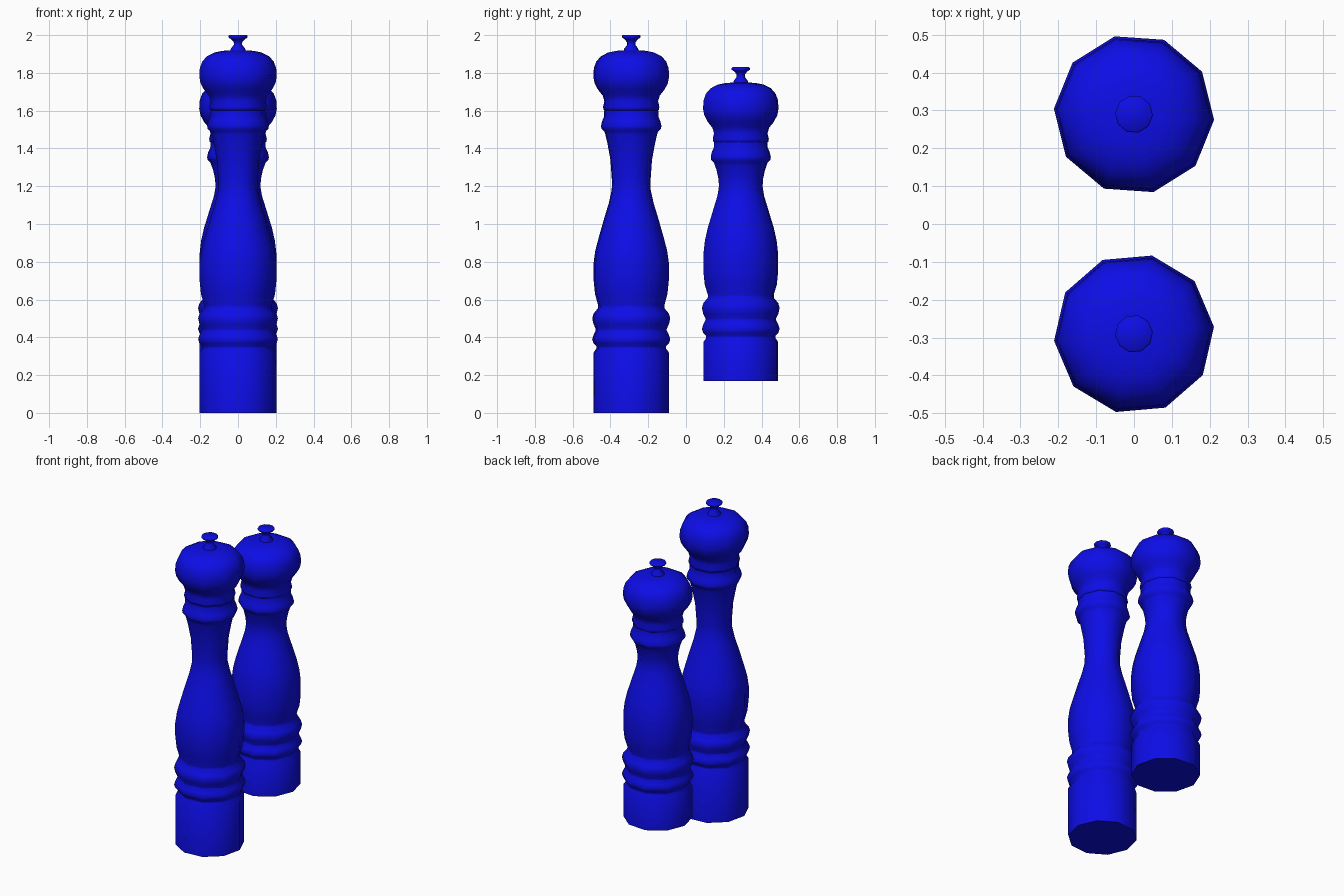
import bpy
import bmesh
from math import cos, sin, pi, radians

cube = bpy.data.objects.get("Cube")
if cube:
    bpy.data.objects.remove(cube)

SIDES = 10
blue = bpy.data.materials.new("blue_lacquer")
blue.use_nodes = True
colour = (0.004, 0.004, 0.8, 1)
blue.diffuse_color = colour
blue.node_tree.nodes["Principled BSDF"].inputs["Base Color"].default_value = colour


def lathe(name, profile, y, turn, lift=0):
    """Spin a (radius, height) profile into a closed, smooth ten-sided part."""
    bm = bmesh.new()
    rings = []
    for r, z in profile:
        angles = [radians(turn) + 2 * pi * i / SIDES for i in range(SIDES)]
        rings.append([bm.verts.new((r * cos(a), r * sin(a), z + lift)) for a in angles])
    for low, high in zip(rings, rings[1:]):
        for i in range(SIDES):
            j = (i + 1) % SIDES
            bm.faces.new((low[i], low[j], high[j], high[i]))
    bm.faces.new(rings[0][::-1])
    bm.faces.new(rings[-1])
    mesh = bpy.data.meshes.new(name)
    bm.to_mesh(mesh)
    bm.free()
    mesh.materials.append(blue)
    obj = bpy.data.objects.new(name, mesh)
    obj.location.y = y
    bpy.context.collection.objects.link(obj)
    bpy.ops.object.select_all(action='DESELECT')
    obj.select_set(True)
    bpy.context.view_layer.objects.active = obj
    bpy.ops.object.shade_smooth_by_angle(angle=radians(60))


# Turned beads above the foot, measured from the lowest groove
BEADS = [(0.204, -0.025), (0.19, -0.005), (0.19, 0.008), (0.205, 0.023), (0.212, 0.045),
         (0.205, 0.067), (0.193, 0.09), (0.193, 0.1), (0.205, 0.125), (0.212, 0.155),
         (0.205, 0.18), (0.18, 0.21), (0.18, 0.225)]

# Collar at the top of the body, measured from its lower edge
COLLAR = [(0.141, 0), (0.146, 0.015), (0.162, 0.03), (0.164, 0.045), (0.158, 0.07),
          (0.147, 0.095), (0.147, 0.125)]

# Rounded head, measured from its lower edge
HEAD = [(0.14, 0), (0.15, 0.005), (0.153, 0.02), (0.146, 0.05), (0.155, 0.08),
        (0.18, 0.11), (0.199, 0.145), (0.206, 0.18), (0.203, 0.225), (0.19, 0.26),
        (0.165, 0.288), (0.125, 0.308), (0.08, 0.317), (0.03, 0.319)]

# Finial knob, measured from the crown of the head
KNOB = [(0.041, -0.004), (0.038, 0.012), (0.022, 0.033), (0.022, 0.045),
        (0.036, 0.062), (0.05, 0.071), (0.05, 0.08), (0.046, 0.084)]

# Waisted bodies between the beads and the collar
TALL_WAIST = [(0.197, 0.63), (0.205, 0.71), (0.205, 0.79), (0.195, 0.86), (0.176, 0.93),
              (0.15, 1.02), (0.122, 1.11), (0.106, 1.18), (0.105, 1.23), (0.113, 1.34),
              (0.13, 1.43)]
SHORT_WAIST = [(0.197, 0.68), (0.204, 0.75), (0.204, 0.84), (0.196, 0.91), (0.18, 0.98),
               (0.152, 1.07), (0.127, 1.15), (0.119, 1.2), (0.122, 1.24), (0.132, 1.285)]


def shifted(profile, dz):
    return [(r, z + dz) for r, z in profile]


def mill(name, y, turn, floor, groove, waist, collar, head):
    body = [(0.204, floor)] + shifted(BEADS, groove) + waist + shifted(COLLAR, collar)
    lathe(name + "_body", body, y, turn)
    lathe(name + "_head", HEAD, y, turn, head)
    lathe(name + "_knob", KNOB, y, turn, head + 0.316)


mill("tall_mill", -0.29, 5, 0, 0.345, TALL_WAIST, 1.475, 1.6)
mill("short_mill", 0.29, -4, 0.17, 0.4, SHORT_WAIST, 1.31, 1.43)
